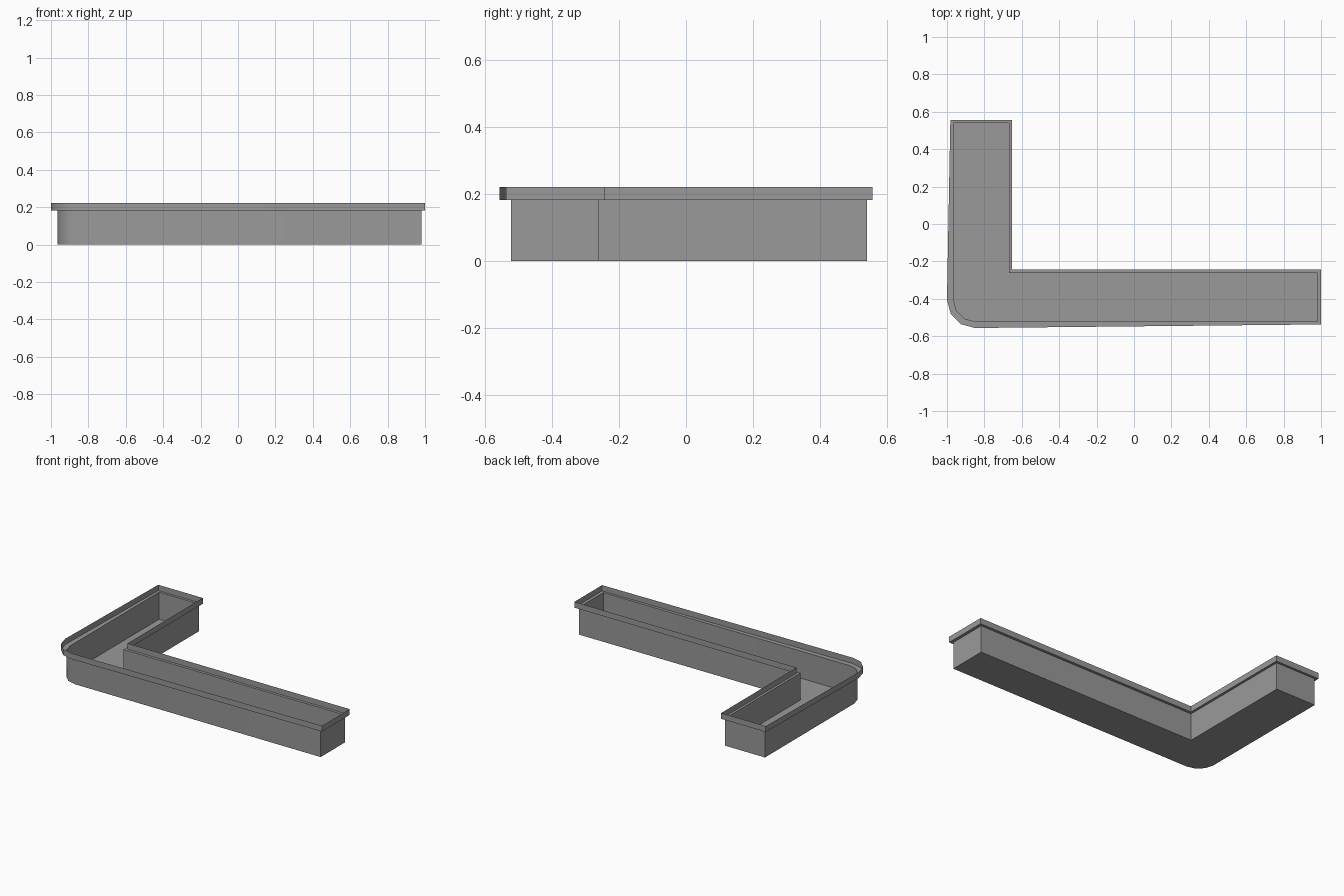
import bpy, bmesh, math

cube = bpy.data.objects.get("Cube")
if cube:
    bpy.data.objects.remove(cube, do_unlink=True)

# Material
grey = bpy.data.materials.new("mid grey")
grey.use_nodes = True
colour = (0.32, 0.32, 0.32, 1)
grey.diffuse_color = colour
grey.node_tree.nodes["Principled BSDF"].inputs["Base Color"].default_value = colour

CORNER = (-0.85, -0.406)
STEPS = 3


def outline(left, back, inner_x, inner_y, right, front, radius):
    """L-shaped plan, counter-clockwise, with a rounded outer corner."""
    arc = []
    for i in range(STEPS + 1):
        a = math.pi + i * math.pi / 2 / STEPS
        arc.append((CORNER[0] + radius * math.cos(a), CORNER[1] + radius * math.sin(a)))
    return arc + [(right, front), (right, inner_y), (inner_x, inner_y),
                  (inner_x, back), (left, back)]


def build(name, rings, floor=False):
    """Skin a stack of (outline, height) rings into one open sheet."""
    bm = bmesh.new()
    loops = [[bm.verts.new((x, y, z)) for x, y in plan] for plan, z in rings]
    for low, high in zip(loops, loops[1:]):
        n = len(low)
        for i in range(n):
            j = (i + 1) % n
            bm.faces.new((low[i], low[j], high[j], high[i]))
    if floor:
        bm.faces.new(loops[0][::-1])
    mesh = bpy.data.meshes.new(name)
    bm.to_mesh(mesh)
    bm.free()
    mesh.materials.append(grey)
    obj = bpy.data.objects.new(name, mesh)
    bpy.context.collection.objects.link(obj)
    bpy.ops.object.select_all(action="DESELECT")
    obj.select_set(True)
    bpy.context.view_layer.objects.active = obj
    bpy.ops.object.shade_smooth_by_angle(angle=math.radians(35))


body_plan = outline(-0.965, 0.54, -0.667, -0.261, 0.98, -0.522, 0.115)
rim_plan = outline(-0.982, 0.556, -0.651, -0.243, 1.0, -0.537, 0.15)

# Open trough: floor and walls
build("trough_body", [(body_plan, 0), (body_plan, 0.182)], floor=True)
# Flat ledge with the upright lip around it
build("trough_rim", [(body_plan, 0.182), (rim_plan, 0.182), (rim_plan, 0.221)])
